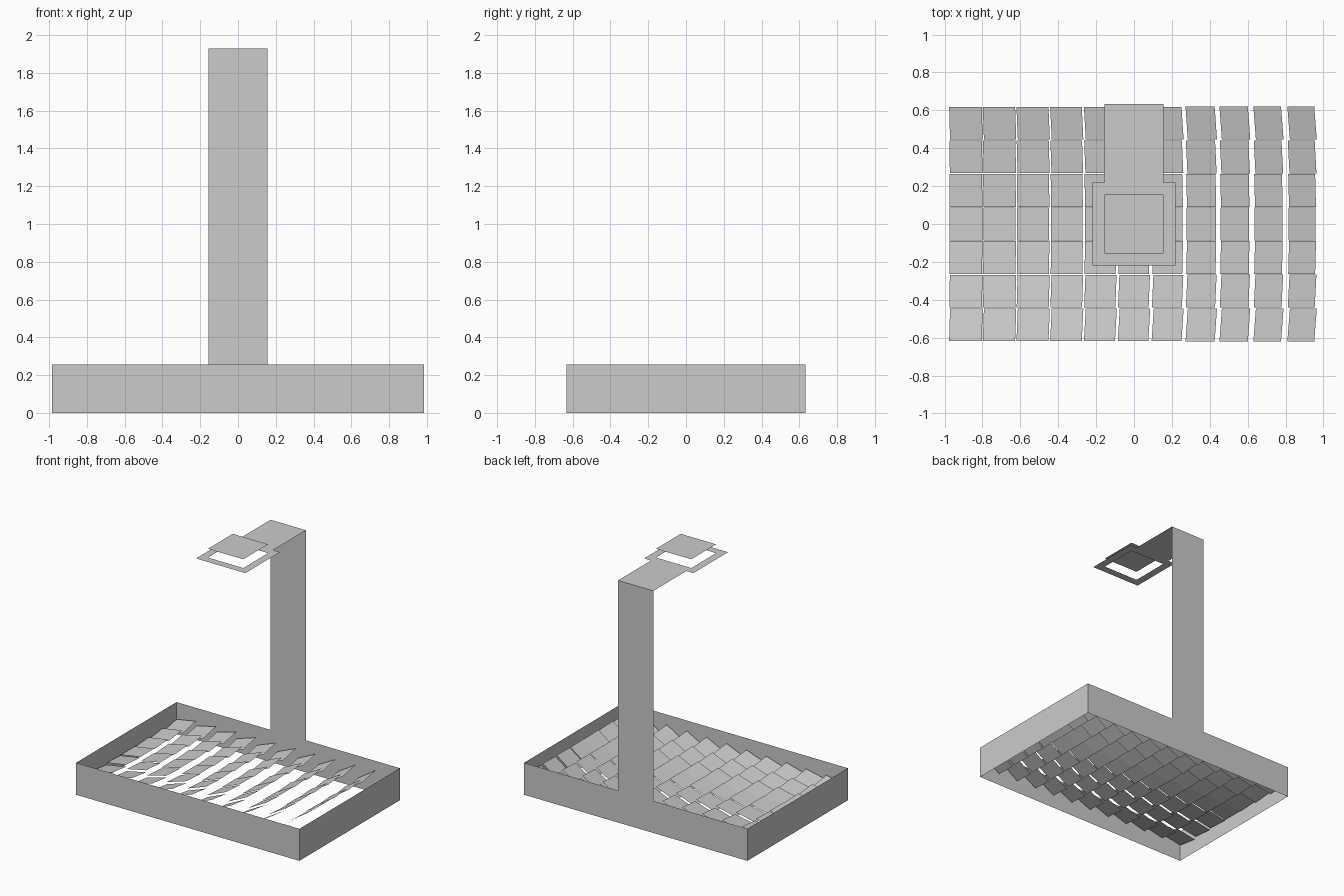
import bpy, bmesh
from mathutils import Vector

if "Cube" in bpy.data.objects:
    bpy.data.objects.remove(bpy.data.objects["Cube"])

HX, HY, WALL_H = 0.985, 0.633, 0.255     # open frame half sizes and height
ARM_W, ARM_Z = 0.156, 1.93               # tower half width, arm height
RING = 0.218                             # receiver ring outer half size


def sheet(name, quads):
    """One object made of thin flat quads, shared corners welded."""
    bm = bmesh.new()
    for q in quads:
        bm.faces.new([bm.verts.new(p) for p in q])
    bmesh.ops.remove_doubles(bm, verts=bm.verts, dist=0.0005)
    mesh = bpy.data.meshes.new(name)
    bm.to_mesh(mesh)
    bm.free()
    obj = bpy.data.objects.new(name, mesh)
    bpy.context.collection.objects.link(obj)
    return obj


def corners(x, y, z):
    return [Vector(p) for p in ((-x, -y, z), (x, -y, z), (x, y, z), (-x, y, z))]


def band(a, b):
    """Quads joining two four-cornered loops."""
    return [(a[i], a[(i + 1) % 4], b[(i + 1) % 4], b[i]) for i in range(4)]


# open-bottomed rectangular frame
sheet("frame_walls", band(corners(HX, HY, 0), corners(HX, HY, WALL_H)))

# tower rising from the back wall, with the arm folded forward at its top
sheet("tower_and_arm", [
    ((ARM_W, HY, WALL_H), (-ARM_W, HY, WALL_H), (-ARM_W, HY, ARM_Z), (ARM_W, HY, ARM_Z)),
    ((-ARM_W, RING, ARM_Z), (ARM_W, RING, ARM_Z), (ARM_W, HY, ARM_Z), (-ARM_W, HY, ARM_Z)),
])

# receiver: square ring with a plate floating above the opening
sheet("receiver_ring", band(corners(RING, RING, ARM_Z), corners(ARM_W, ARM_W, ARM_Z)))
sheet("receiver_plate", [corners(ARM_W, ARM_W, 2.0)])

# mirror array: each facet reflects the sun towards the receiver
SUN = Vector((-1, 0, 1)).normalized()
TARGET = Vector((0, 0, ARM_Z))
PITCH, HALF, MID_Z = 0.1775, 0.0875, WALL_H / 2
for row in range(7):
    for col in range(11):
        c = Vector(((col - 5) * PITCH, (row - 3) * PITCH, MID_Z))
        n = (SUN + (TARGET - c).normalized()).normalized()
        u = Vector((n.z, 0, -n.x)).normalized() * HALF
        v = n.cross(u)
        sheet(f"mirror_{row + 1}_{col + 1}", [(c - u - v, c + u - v, c + u + v, c - u + v)])
